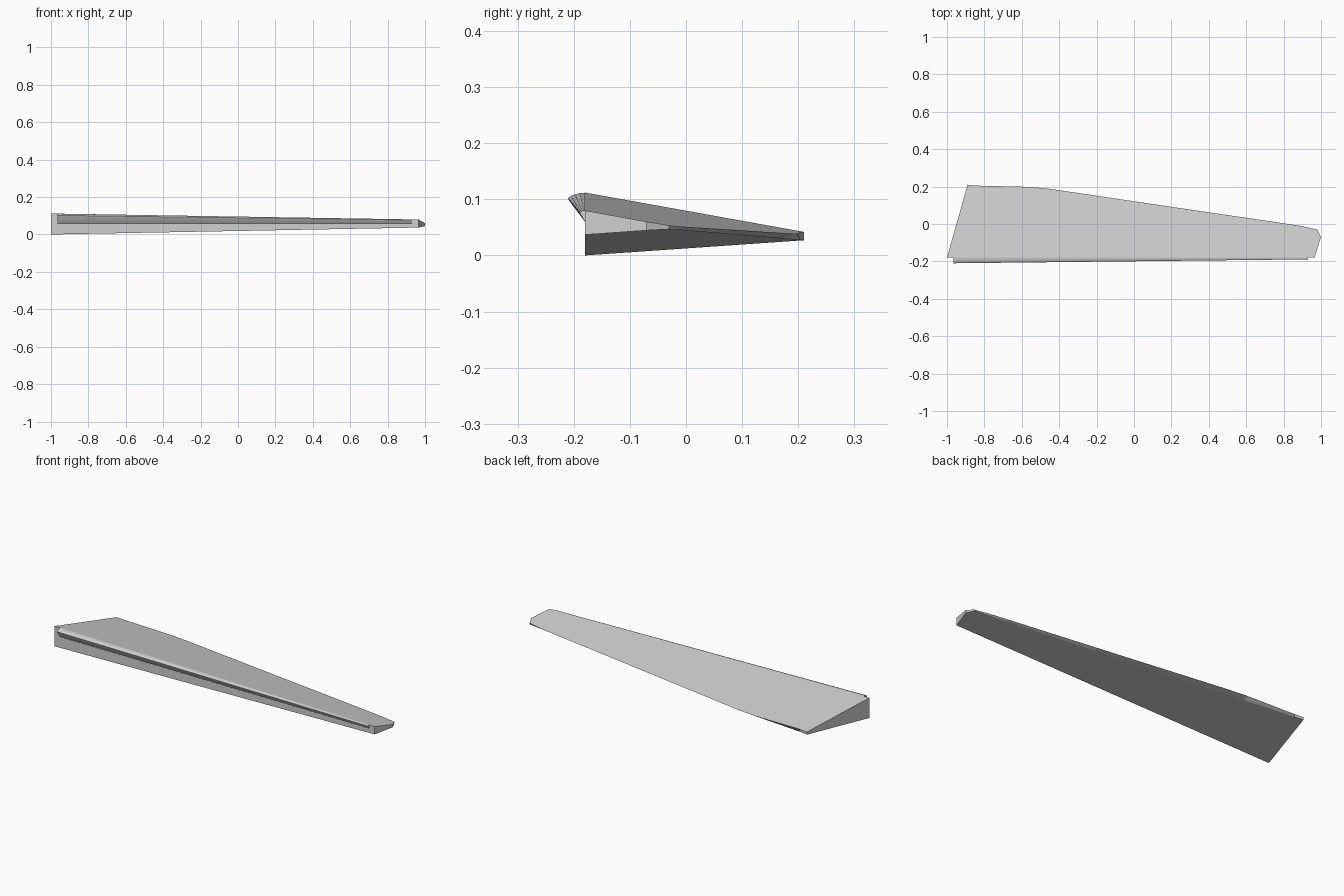
import bpy

cube = bpy.data.objects.get("Cube")
if cube:
    bpy.data.objects.remove(cube, do_unlink=True)

paint = bpy.data.materials.new("light grey paint")
paint.use_nodes = True
paint.diffuse_color = (0.62, 0.62, 0.62, 1)
paint.node_tree.nodes["Principled BSDF"].inputs["Base Color"].default_value = paint.diffuse_color


def loft(name, loop_a, loop_b, smooth_angle=None):
    """Join two matching loops into a closed solid."""
    n = len(loop_a)
    faces = [tuple(range(n)), tuple(reversed(range(n, n + n)))]
    faces += [(i, i + n, (i + 1) % n + n, (i + 1) % n) for i in range(n)]
    mesh = bpy.data.meshes.new(name)
    mesh.from_pydata(loop_a + loop_b, [], faces)
    mesh.materials.append(paint)
    obj = bpy.data.objects.new(name, mesh)
    bpy.context.collection.objects.link(obj)
    bpy.ops.object.select_all(action="DESELECT")
    obj.select_set(True)
    bpy.context.view_layer.objects.active = obj
    bpy.ops.object.mode_set(mode="EDIT")
    bpy.ops.mesh.select_all(action="SELECT")
    bpy.ops.mesh.normals_make_consistent(inside=False)
    bpy.ops.object.mode_set(mode="OBJECT")
    if smooth_angle:
        bpy.ops.object.shade_smooth_by_angle(angle=smooth_angle)
    return obj


# Wedge panel: flat sloping top and bottom, swept rear edge, clipped tip
FRONT = -0.18


def top_z(x, y):
    return 0.112 - 0.0163 * (x + 1) - 0.175 * (y - FRONT)


def bottom_z(x, y):
    return 0.0188 * (x + 1) + 0.064 * (y - FRONT)


def straight_rear(x):
    return 0.21 - 0.128 * (x + 0.89)


# Rear edge bulges on top and runs straight underneath
corners = [(-1, FRONT), (0.965, FRONT), (1, -0.07), (0.98, -0.03)]
rear = [(0.9, -0.012), (0.8, 0.004), (0.3, 0.077), (-0.45, 0.188),
        (-0.55, 0.198), (-0.84, 0.205), (-0.89, 0.21)]
upper = [(x, y, top_z(x, y)) for x, y in corners + rear]
lower = [(x, y, bottom_z(x, y)) for x, y in corners]
lower += [(x, straight_rear(x), bottom_z(x, straight_rear(x))) for x, _ in rear]
loft("flap_panel", upper, lower)

# Rounded nose along the front, tapering towards the tip
# Each entry: forward reach and height as fractions of the section
nose = [(-0.3, 0.85), (0, 1), (0.3, 0.99), (0.6, 0.95), (0.85, 0.89),
        (1, 0.82), (0.97, 0.75), (0, 0), (-0.3, 0)]


def nose_section(x, reach):
    base = 0.06
    height = top_z(x, FRONT) - base
    return [(x, FRONT - reach * f, base + height * h) for f, h in nose]


loft("leading_nose", nose_section(-0.965, 0.03), nose_section(0.93, 0.009), 0.6)
